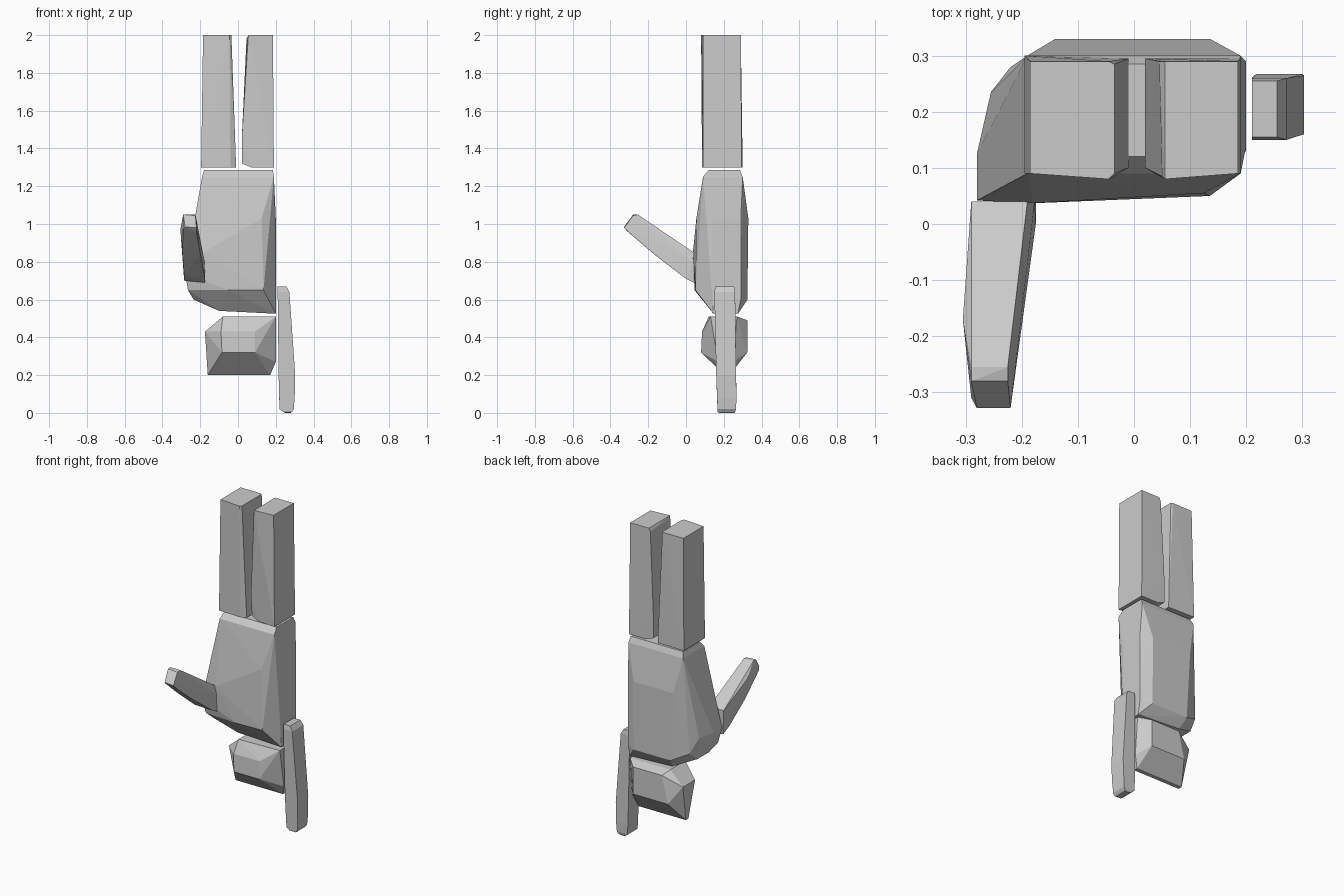
import bpy, bmesh


def hull(name, sections, axis="z"):
    """Faceted solid wrapped round a few cross-sections: {position: [2D points]}."""
    bm = bmesh.new()
    for pos, pts in sections:
        for a, b in pts:
            bm.verts.new((a, b, pos) if axis == "z" else (pos, a, b) if axis == "x" else (a, pos, b))
    res = bmesh.ops.convex_hull(bm, input=bm.verts[:])
    spare = {g for g in res["geom_interior"] + res["geom_unused"]
             if isinstance(g, bmesh.types.BMVert)}
    bmesh.ops.delete(bm, geom=list(spare), context="VERTS")
    bmesh.ops.recalc_face_normals(bm, faces=bm.faces[:])
    me = bpy.data.meshes.new(name)
    bm.to_mesh(me)
    bm.free()
    ob = bpy.data.objects.new(name, me)
    bpy.context.collection.objects.link(ob)
    return ob


def rect(a0, a1, b0, b1):
    return [(a0, b0), (a1, b0), (a1, b1), (a0, b1)]


# Legs, pointing up
hull("left_leg", [
    (1.30, [(-.195, .09), (-.04, .085), (-.01, .10), (-.01, .295), (-.195, .30)]),
    (2.00, [(-.185, .09), (-.045, .08), (-.035, .09), (-.035, .285), (-.045, .29), (-.185, .29)])])
hull("right_leg", [
    (1.30, [(.07, .10), (.19, .09), (.19, .295), (.07, .295)]),
    (1.32, [(.02, .11), (.02, .295)]),
    (1.45, [(.02, .10), (.02, .295)]),
    (1.98, [(.05, .085), (.045, .29)]),
    (2.00, [(.055, .08), (.185, .09), (.185, .29), (.055, .29)])])

# Torso, hips at the top and shoulders below
hull("torso", [
    (1.285, rect(-.18, .185, .12, .285)),
    (1.25, rect(-.19, .19, .09, .30)),
    (1.03, [(-.14, .33), (.135, .33), (.125, .055), (.20, .14), (.20, .29)]),
    (0.85, [(-.18, .037), (-.25, .05)]),
    (0.74, [(-.28, .042), (-.28, .125), (-.255, .235)]),
    (0.65, [(-.265, .06), (-.05, .045), (.135, .05), (.20, .14), (-.22, .28)]),
    (0.60, [(-.235, .11), (-.235, .22), (-.12, .325), (.135, .325), (.20, .29)]),
    (0.54, [(-.10, .14), (-.10, .28)]),
    (0.525, [(.20, .145), (.20, .275)])])

# Head, upside down below the torso
hull("head", [
    (0.51, [(-.08, .12), (.20, .13), (.20, .27), (-.08, .27)]),
    (0.49, [(-.06, .325), (.14, .325)]),
    (0.43, [(-.175, .16), (-.175, .28), (-.09, .085), (.09, .085)]),
    (0.32, [(-.085, .08), (.09, .08), (-.10, .325), (.14, .325)]),
    (0.27, [(.20, .17), (.20, .25)]),
    (0.20, [(-.16, .205), (-.16, .23), (.17, .205), (.17, .23)])])

# Supporting arm, reaching the floor
hull("right_arm", [
    (0.67, rect(.21, .255, .155, .255)),
    (0.64, rect(.21, .272, .15, .26)),
    (0.20, rect(.215, .303, .16, .265)),
    (0.08, rect(.218, .30, .165, .267)),
    (0.02, rect(.22, .295, .167, .265)),
    (0.005, rect(.24, .285, .167, .26)),
    (0.00, rect(.25, .28, .175, .255))])

# Free arm, stretched forward and up
hull("left_arm", [
    (0.04, [(-.29, .85), (-.19, .85), (-.177, .80), (-.175, .69), (-.285, .70)]),
    (0.00, [(-.175, .71)]),
    (-0.02, [(-.285, .725)]),
    (-0.17, [(-.305, .97), (-.295, .85), (-.20, .84)]),
    (-0.255, [(-.29, 1.05), (-.225, 1.05)]),
    (-0.28, [(-.29, 1.05), (-.225, 1.045)]),
    (-0.31, [(-.29, .97), (-.22, .96)]),
    (-0.328, [(-.28, .985), (-.22, .98)])], axis="y")
